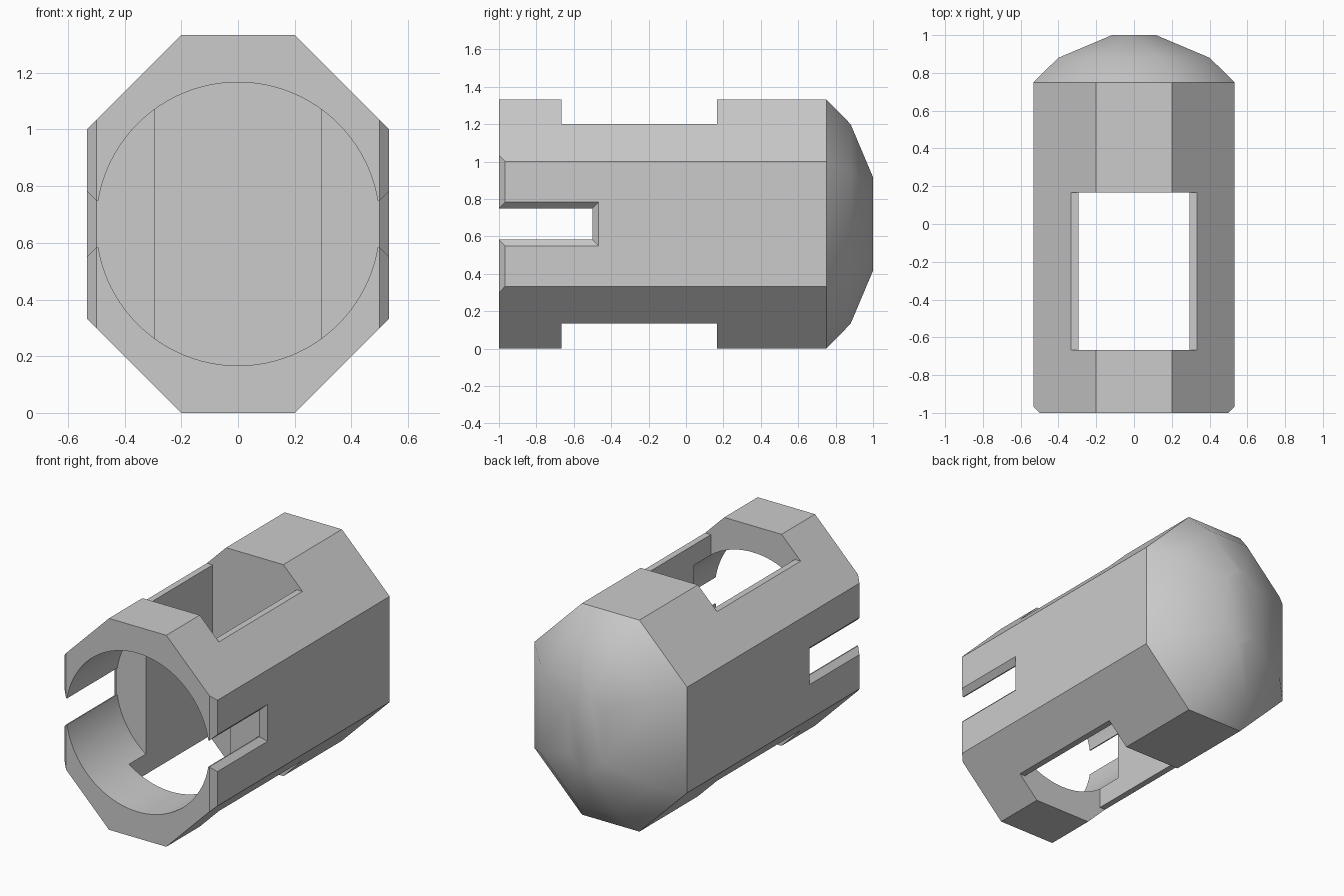
import bpy
import bmesh
from math import pi, tan
from mathutils import Matrix, Vector

if "Cube" in bpy.data.objects:
    bpy.data.objects.remove(bpy.data.objects["Cube"])

MID = 2 / 3          # height of the bore axis
WALL = 0.5333        # half width of the body

grey = bpy.data.materials.new("plain_grey")
grey.use_nodes = True
colour = (0.6, 0.6, 0.6, 1)
grey.diffuse_color = colour
grey.node_tree.nodes["Principled BSDF"].inputs["Base Color"].default_value = colour


def add_object(name, bm):
    bmesh.ops.recalc_face_normals(bm, faces=bm.faces)
    mesh = bpy.data.meshes.new(name)
    bm.to_mesh(mesh)
    bm.free()
    mesh.materials.append(grey)
    obj = bpy.data.objects.new(name, mesh)
    bpy.context.collection.objects.link(obj)
    return obj


def loft(name, rings):
    """Closed solid through rings with equal point counts."""
    bm = bmesh.new()
    loops = [[bm.verts.new(p) for p in ring] for ring in rings]
    for a, b in zip(loops, loops[1:]):
        for i in range(len(a)):
            j = (i + 1) % len(a)
            bm.faces.new((a[i], a[j], b[j], b[i]))
    bm.faces.new(loops[0])
    bm.faces.new(loops[-1])
    return add_object(name, bm)


def box(name, low, high):
    return loft(name, [[(low[0], low[1], z), (high[0], low[1], z),
                        (high[0], high[1], z), (low[0], high[1], z)]
                       for z in (low[2], high[2])])


def octagon(y, inset):
    """Tall octagon, every side moved inwards by the same amount."""
    shift = inset * tan(pi / 8)
    w, h = WALL - inset, MID - inset
    flat, side = 0.2 - shift, WALL - 0.2 - shift
    quarter = [(w, side), (flat, h)]
    pts = quarter + [(-x, z) for x, z in reversed(quarter)]
    pts += [(-x, -z) for x, z in pts]
    return [(x, y, MID + z) for x, z in pts]


# Octagonal body with a domed rear cap
body = loft("body", [octagon(-1, 0), octagon(0.75, 0),
                     octagon(0.88, 0.133), octagon(1, 0.417)])

cutters = []

# Round bore entering from the front
bm = bmesh.new()
place = Matrix.Translation(Vector((0, -1, MID))) @ Matrix.Rotation(pi / 2, 4, "X")
bmesh.ops.create_cone(bm, cap_ends=True, segments=96, radius1=0.5, radius2=0.5,
                      depth=1, matrix=place)
cutters.append(add_object("bore_cutter", bm))

# Vertical window, and the shallow notches above and below it
y0, y1 = -MID, 1 / 6
cutters.append(box("window_cutter", (-0.293, y0, -0.5), (0.293, y1, 2)))
cutters.append(box("top_notch_cutter", (-1, y0, 1.2), (1, y1, 2)))
cutters.append(box("bottom_notch_cutter", (-1, y0, -1), (1, y1, 0.1333)))

# Side slots, flared outwards through the thin wall
rings = []
for x, flare in ((-0.6, 0.1), (-0.5, 0), (0.5, 0), (0.6, 0.1)):
    h, end = 1 / 12 + flare, -0.5 + flare
    rings.append([(x, -1.5, MID - h), (x, end, MID - h),
                  (x, end, MID + h), (x, -1.5, MID + h)])
cutters.append(loft("slot_cutter", rings))

# Chamfers on the front side edges
for side, name in ((1, "left"), (-1, "right")):
    cutters.append(loft(name + "_chamfer_cutter", [
        [(side * 0.4, -1.1, z), (side * 0.7, -1.1, z), (side * 0.7, -0.8, z)]
        for z in (-0.5, 2)]))

# Carve the body, then drop the cutters
bpy.ops.object.select_all(action="DESELECT")
bpy.context.view_layer.objects.active = body
body.select_set(True)
for cutter in cutters:
    cutter.hide_render = True
    cut = body.modifiers.new(cutter.name, "BOOLEAN")
    cut.operation = "DIFFERENCE"
    cut.solver = "EXACT"
    cut.object = cutter
    bpy.ops.object.modifier_apply(modifier=cut.name)
    bpy.data.objects.remove(cutter)

# Soft shading on the cap and bore only
bpy.ops.object.shade_smooth_by_angle(angle=0.62)
